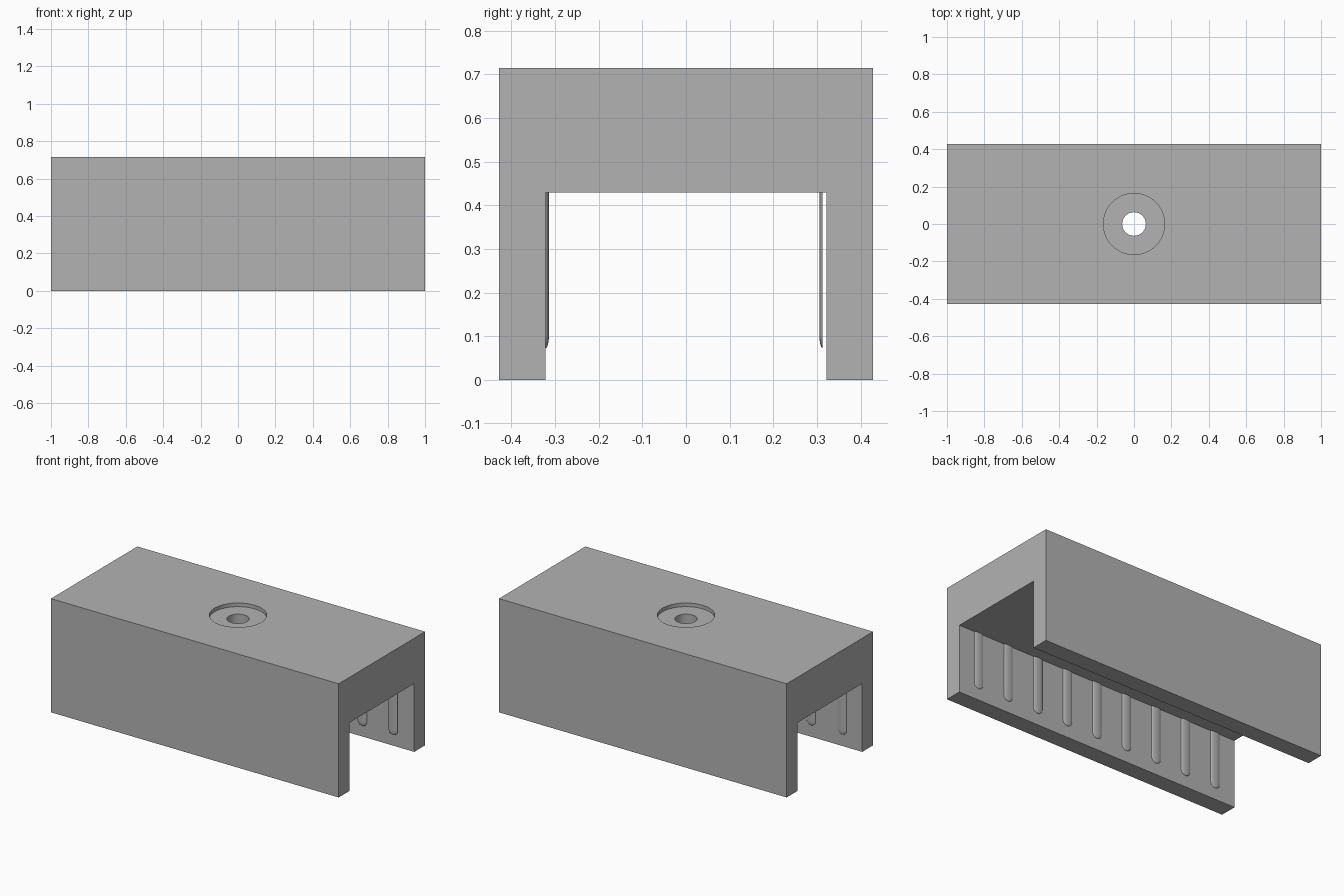
import bpy
import bmesh
from math import pi, sin, cos, radians

cube = bpy.data.objects.get("Cube")
if cube:
    bpy.data.objects.remove(cube, do_unlink=True)

LENGTH, HALF_DEPTH, HEIGHT = 2.0, 0.4286, 0.7143
INNER, CEILING = 0.3214, 0.4286

grey = bpy.data.materials.new("plain grey")
grey.use_nodes = True
colour = (0.45, 0.45, 0.45, 1)
grey.diffuse_color = colour
grey.node_tree.nodes["Principled BSDF"].inputs["Base Color"].default_value = colour


def finish(bm, name):
    bmesh.ops.recalc_face_normals(bm, faces=bm.faces)
    mesh = bpy.data.meshes.new(name)
    bm.to_mesh(mesh)
    bm.free()
    mesh.materials.append(grey)
    return mesh


def add(mesh, name, location=(0, 0, 0)):
    obj = bpy.data.objects.new(name, mesh)
    obj.location = location
    bpy.context.collection.objects.link(obj)
    return obj


def select(obj):
    bpy.ops.object.select_all(action="DESELECT")
    obj.select_set(True)
    bpy.context.view_layer.objects.active = obj


# Channel body: an upside-down U profile extruded along x
bm = bmesh.new()
half = [(HALF_DEPTH, HEIGHT), (HALF_DEPTH, 0), (INNER, 0), (INNER, CEILING)]
profile = half + [(-y, z) for y, z in reversed(half)]
face = bm.faces.new([bm.verts.new((-LENGTH / 2, y, z)) for y, z in profile])
side = bmesh.ops.extrude_face_region(bm, geom=[face])["geom"]
bmesh.ops.translate(bm, vec=(LENGTH, 0, 0),
                    verts=[v for v in side if isinstance(v, bmesh.types.BMVert)])
body = add(finish(bm, "channel_body"), "channel_body")

# Counterbored screw hole through the top
for name, radius, bottom in (("recess", 0.1635, HEIGHT - 0.023),
                             ("screw_hole", 0.063, CEILING - 0.1)):
    top = HEIGHT + 0.1
    bm = bmesh.new()
    bmesh.ops.create_cone(bm, cap_ends=True, segments=64, radius1=radius,
                          radius2=radius, depth=top - bottom)
    cutter = add(finish(bm, name), name, (0, 0, (top + bottom) / 2))
    cutter.hide_render = True
    cut = body.modifiers.new(name, "BOOLEAN")
    cut.operation, cut.solver, cut.object = "DIFFERENCE", "EXACT", cutter
    select(body)
    bpy.ops.object.modifier_apply(modifier=name)
    bpy.data.objects.remove(cutter, do_unlink=True)
select(body)
bpy.ops.object.shade_smooth_by_angle(angle=radians(30))


def rib_mesh(name, direction, width=0.032, bulge=0.0075, bottom=0.0725):
    """Shallow half-round rib with a domed lower end."""
    bm = bmesh.new()
    steps, arc = 8, 16
    levels = [(sin(a), bottom + width * (1 - cos(a)))
              for a in (pi / 2 * i / steps for i in range(steps + 1))]
    levels.append((1, CEILING))
    rings = [[bm.verts.new((width * s * cos(pi * j / arc),
                            direction * bulge * s * sin(pi * j / arc), z))
              for j in range(arc + 1)] for s, z in levels]
    for low, high in zip(rings, rings[1:]):
        for j in range(arc + 1):
            k = (j + 1) % (arc + 1)
            bm.faces.new((low[j], low[k], high[k], high[j]))
    bm.faces.new(rings[-1])
    bmesh.ops.remove_doubles(bm, verts=bm.verts, dist=1e-5)
    return finish(bm, name)


# Rows of grip ribs; the back row stands slightly clear of its wall
for row, y, direction in (("front_rib", -INNER, 1), ("back_rib", 0.313, -1)):
    mesh = rib_mesh(row, direction)
    ribs = [add(mesh, f"{row}_{i + 5}", (i * 0.2148, y, 0)) for i in range(-4, 5)]
    select(ribs[0])
    bpy.ops.object.shade_smooth_by_angle(angle=radians(40))
